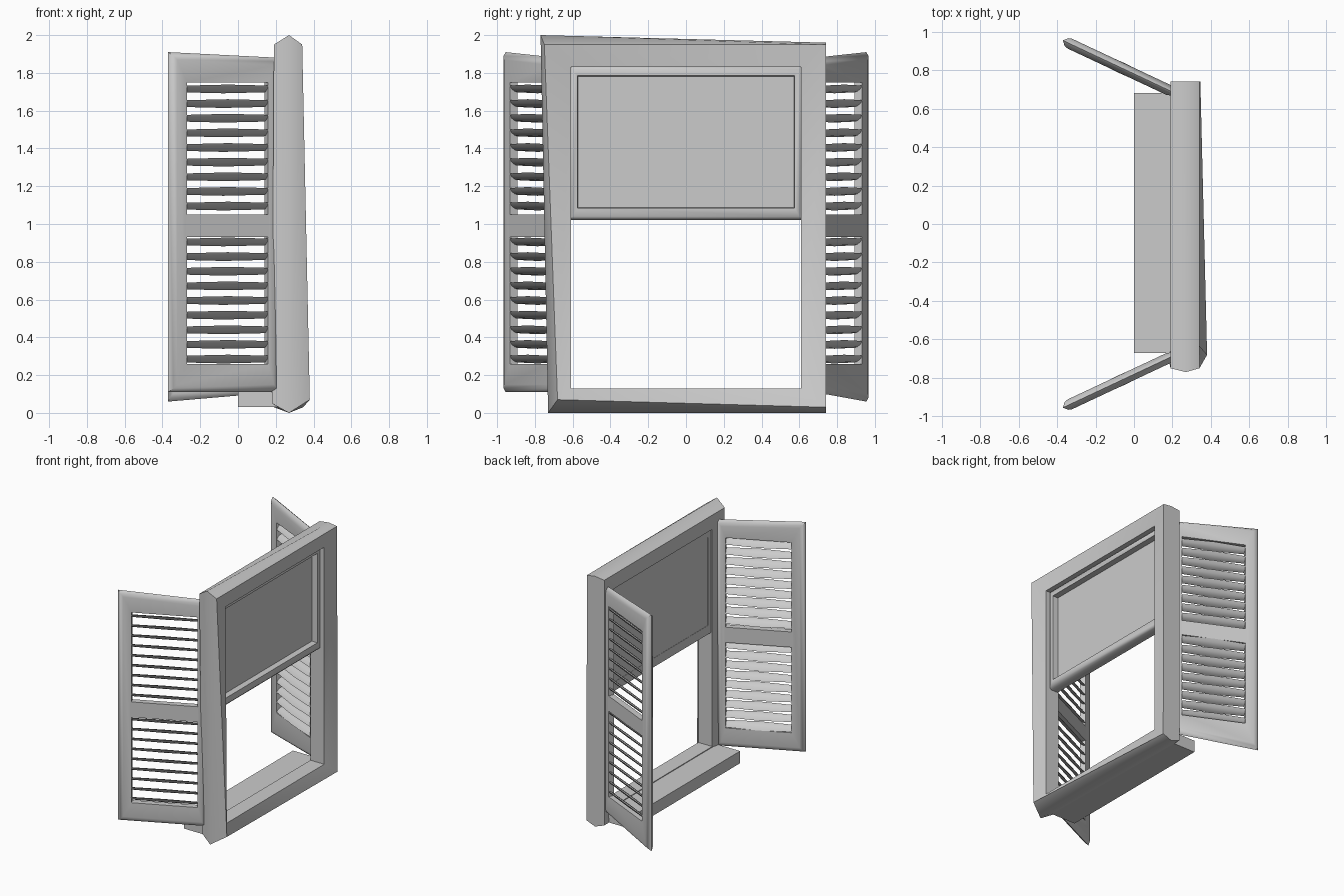
import bpy, bmesh
from mathutils import Vector

if "Cube" in bpy.data.objects:
    bpy.data.objects.remove(bpy.data.objects["Cube"])


def make(name, rings, closed, place=lambda p: p, angle=0.7):
    """Bridge rings of points; closed joins last ring to first, otherwise caps the ends."""
    bm = bmesh.new()
    vs = [[bm.verts.new(place(p)) for p in r] for r in rings]
    n = len(rings[0])
    for i in range(len(vs) if closed else len(vs) - 1):
        a, b = vs[i], vs[(i + 1) % len(vs)]
        for j in range(n):
            k = (j + 1) % n
            bm.faces.new((a[j], a[k], b[k], b[j]))
    if not closed:
        bm.faces.new(vs[0])
        bm.faces.new(vs[-1])
    bmesh.ops.recalc_face_normals(bm, faces=bm.faces)
    me = bpy.data.meshes.new(name)
    bm.to_mesh(me)
    bm.free()
    ob = bpy.data.objects.new(name, me)
    bpy.context.collection.objects.link(ob)
    bpy.ops.object.select_all(action='DESELECT')
    ob.select_set(True)
    bpy.context.view_layer.objects.active = ob
    bpy.ops.object.shade_smooth_by_angle(angle=angle)
    return ob


def rect(x, y0, y1, z0, z1):
    return [(x, y0, z1), (x, y1, z1), (x, y1, z0), (x, y0, z0)]


def box(name, x0, x1, y0, y1, z0, z1, place=lambda p: p):
    return make(name, [rect(x0, y0, y1, z0, z1), rect(x1, y0, y1, z0, z1)], False, place)


# Outer window frame: slightly skewed, ridged around its outside
make("window_frame", [
    [(.27, -.77, 2), (.27, .74, 1.96), (.27, .74, 0), (.27, -.73, 0)],
    [(.34, -.75, 1.95), (.34, .74, 1.95), (.345, .74, .03), (.38, -.68, .07)],
    rect(.32, -.61, .61, .13, 1.83),
    rect(.20, -.61, .61, .13, 1.83),
    [(.19, -.75, 1.95), (.19, .74, 1.95), (.19, .74, .03), (.18, -.70, .05)],
], True, angle=1.0)

# Sill projecting behind the frame
box("sill", 0, .25, -.67, .68, .03, .125)

# Upper sash with its panel
make("upper_sash", [
    rect(.21, -.62, .62, 1.02, 1.84),
    rect(.27, -.62, .62, 1.02, 1.84),
    rect(.29, -.60, .60, 1.04, 1.82),
    rect(.285, -.575, .575, 1.085, 1.785),
    rect(.21, -.57, .57, 1.09, 1.78),
], True, angle=1.0)
box("sash_panel", .212, .24, -.60, .60, 1.04, 1.82)


def shutter(side, s, tip_bottom):
    # local coordinates: (outward w, along u from hinge to tip, z)
    def place(p):
        w, u, z = p
        return Vector((.215 - .905 * u + .425 * w,
                       s * (.68 + .425 * u + .905 * w), z))

    def outline(w, d):
        return [(w, d, 1.88 - d), (w, .646 - d, 1.91 - d),
                (w, .646 - d, tip_bottom + d), (w, d, .11 + d)]

    inner = (.072, .547, .26, 1.75)
    make(side + "_shutter_frame", [
        outline(0, 0), outline(.022, .02), outline(.028, .04),
        rect(.022, *inner), rect(-.022, *inner),
        outline(-.028, .04), outline(-.022, .02)], True, place, 1.0)
    box(side + "_shutter_middle_rail", -.023, .023, .06, .58, .93, 1.05, place)

    # Tilted louvre slats, outer edge raised
    section = [(.028, .022), (.008, .016), (-.014, .0), (-.028, -.022),
               (-.008, -.016), (.014, .0)]
    for bank, z0 in (("lower", .285), ("upper", 1.095)):
        for i in range(9):
            z = z0 + i * .0775
            rings = [[(w * k, u, z + h * k) for w, h in section]
                     for u, k in ((.06, .8), (.31, 1.05), (.56, .8))]
            make(f"{side}_{bank}_slat_{i + 1}", rings, False, place)


shutter("front", -1, .11)
shutter("back", 1, .06)
